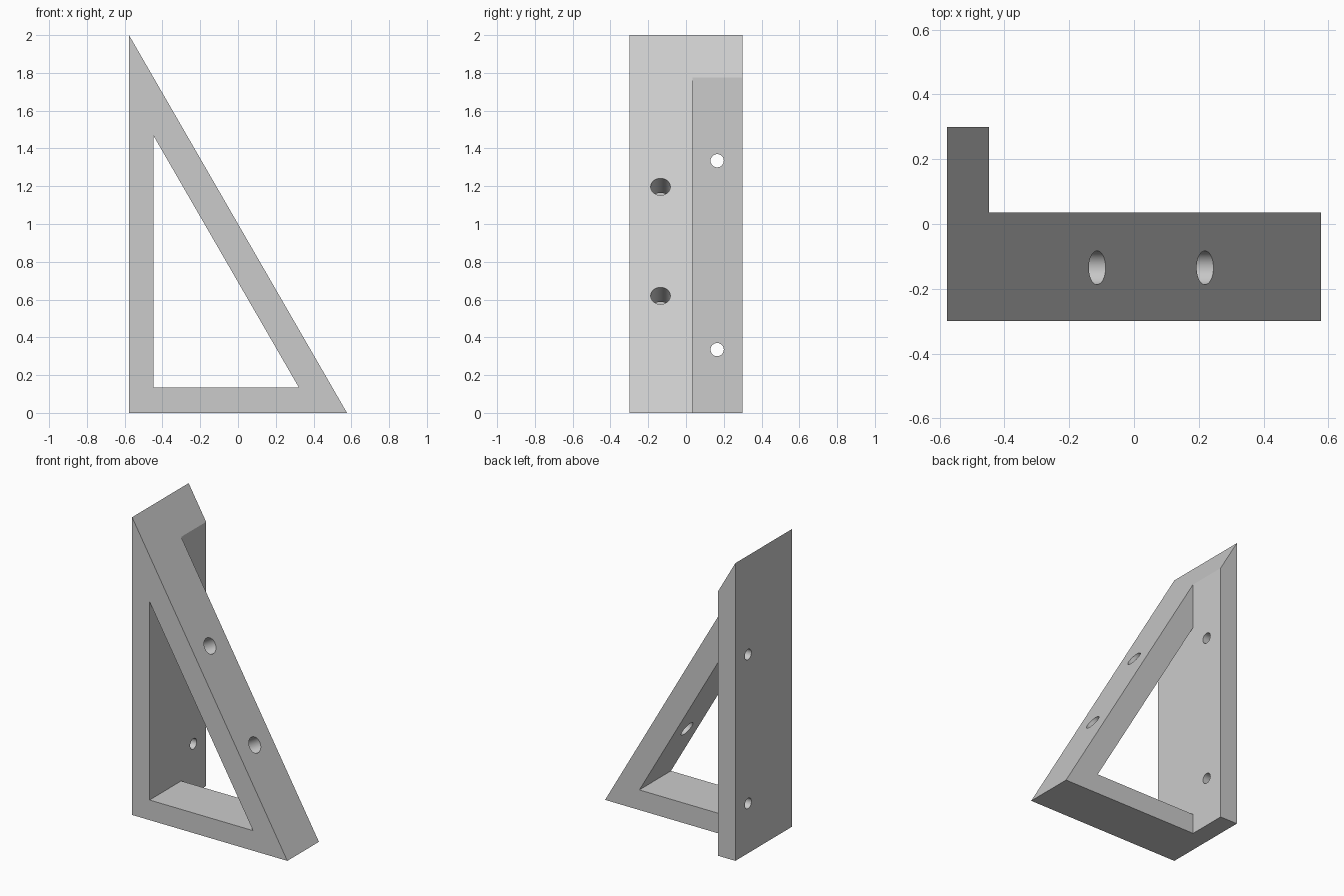
import bpy
import bmesh
from math import radians
from mathutils import Vector

cube = bpy.data.objects.get("Cube")
if cube:
    bpy.data.objects.remove(cube, do_unlink=True)

W = 0.577                    # half width of the triangle
WALL = -0.447                # inner face of the upright
FRONT, MID, BACK = -0.3, 0.035, 0.3

grey = bpy.data.materials.new("plain_grey")
grey.use_nodes = True
colour = (0.6, 0.6, 0.6, 1)
grey.diffuse_color = colour
grey.node_tree.nodes["Principled BSDF"].inputs["Base Color"].default_value = colour


def slope(x):
    """Height of the sloping edge at x."""
    return (W - x) * 2 / (2 * W)


def prism(name, profile, y0, y1):
    """Extrude an x-z outline from y0 to y1."""
    bm = bmesh.new()
    face = bm.faces.new([bm.verts.new((x, y0, z)) for x, z in profile])
    out = bmesh.ops.extrude_face_region(bm, geom=[face])
    verts = [v for v in out["geom"] if isinstance(v, bmesh.types.BMVert)]
    bmesh.ops.translate(bm, verts=verts, vec=(0, y1 - y0, 0))
    bmesh.ops.recalc_face_normals(bm, faces=bm.faces)
    mesh = bpy.data.meshes.new(name)
    bm.to_mesh(mesh)
    bm.free()
    mesh.materials.append(grey)
    obj = bpy.data.objects.new(name, mesh)
    bpy.context.collection.objects.link(obj)
    return obj


def drill(name, centre, axis, radius, depth):
    """Cylinder cutter along an axis."""
    bpy.ops.mesh.primitive_cylinder_add(vertices=48, radius=radius, depth=depth, location=centre)
    obj = bpy.context.object
    obj.name = name
    obj.rotation_euler = Vector(axis).to_track_quat("Z", "Y").to_euler()
    obj.data.materials.append(grey)
    return obj


def combine(target, other, operation):
    """Apply a boolean and discard the helper."""
    bpy.context.view_layer.objects.active = target
    mod = target.modifiers.new(operation, "BOOLEAN")
    mod.operation, mod.object, mod.solver = operation, other, "EXACT"
    bpy.ops.object.modifier_apply(modifier=mod.name)
    bpy.data.objects.remove(other, do_unlink=True)


# Triangular frame with its window
bracket = prism("triangular_bracket", [(-W, 0), (W, 0), (-W, 2)], FRONT, MID)
window = prism("window_cutter", [(WALL, 0.135), (0.322, 0.135), (WALL, 1.467)], FRONT - 0.1, MID + 0.1)
combine(bracket, window, "DIFFERENCE")

# Rear mounting flange, overlapping the upright
flange = prism("mounting_flange", [(-W, 0), (WALL, 0), (WALL, slope(WALL)), (-W, 2)], FRONT, BACK)
combine(bracket, flange, "UNION")

# Holes square to the sloping bar
for z in (0.62, 1.197):
    cutter = drill("slope_hole_cutter", (W - z * W, -0.135, z), (1, 0, W), 0.052, 0.4)
    combine(bracket, cutter, "DIFFERENCE")

# Holes through the flange
for z in (0.335, 1.335):
    cutter = drill("flange_hole_cutter", (-0.512, 0.165, z), (1, 0, 0), 0.035, 0.3)
    combine(bracket, cutter, "DIFFERENCE")

bpy.ops.object.select_all(action="DESELECT")
bracket.select_set(True)
bpy.context.view_layer.objects.active = bracket
bpy.ops.object.shade_smooth_by_angle(angle=radians(25))
